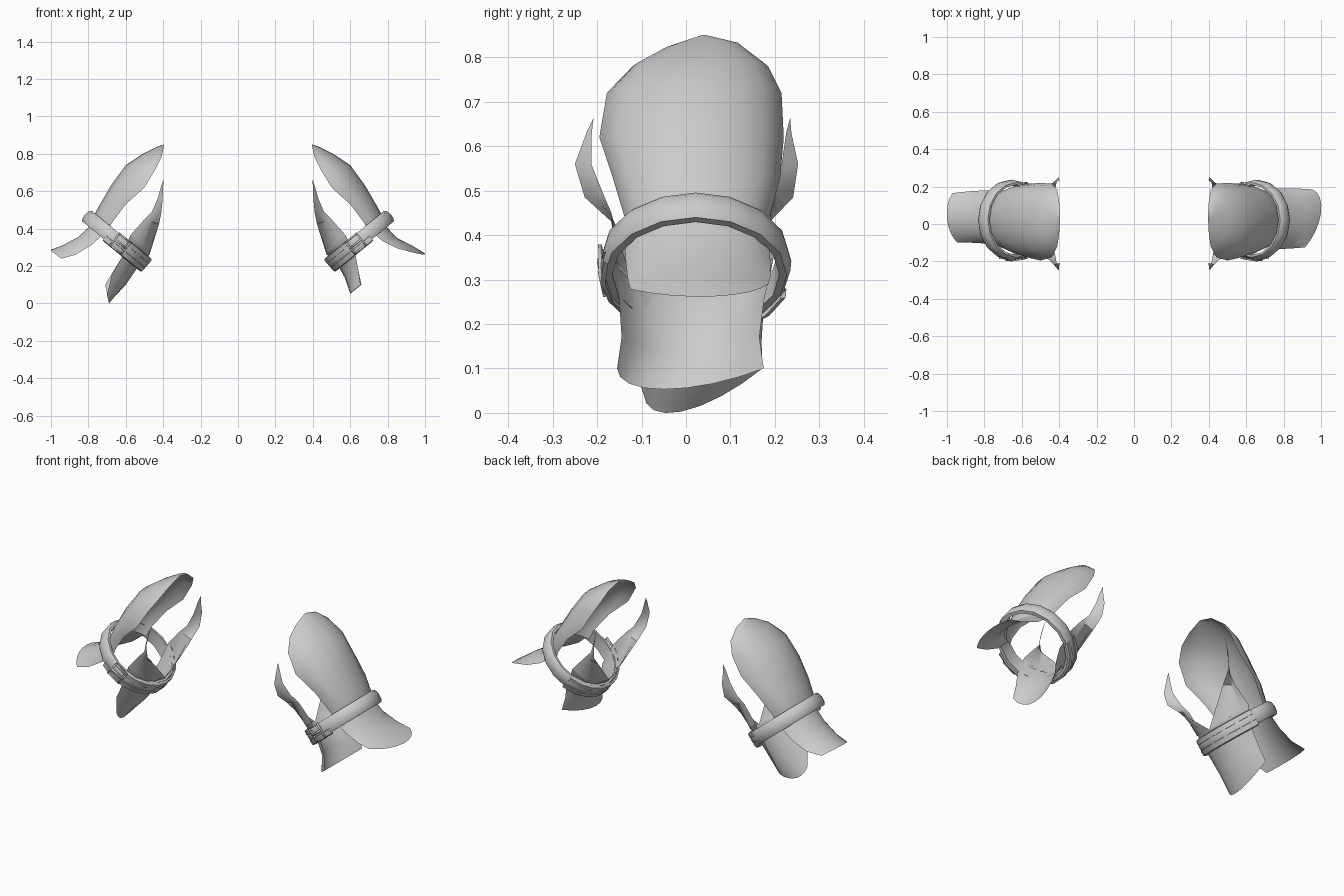
import bpy, bmesh, math
from mathutils import Vector

if "Cube" in bpy.data.objects:
    bpy.data.objects.remove(bpy.data.objects["Cube"])

grey = bpy.data.materials.new("plain_grey")
grey.diffuse_color = (0.6, 0.6, 0.6, 1)
grey.use_nodes = True
grey.node_tree.nodes["Principled BSDF"].inputs["Base Color"].default_value = grey.diffuse_color

# Local frame of a right-hand guard: U points outward, A runs up along the arm
C = Vector((0.655, 0.022, 0.335))
U = Vector((0.774, 0, 0.633))
A = Vector((-0.633, 0, 0.774))
Y = Vector((0, 1, 0))


def make(name, rows, side, close_rows=False, close_cols=False):
    """Skin a grid of points; side = -1 mirrors it to the other arm."""
    bm = bmesh.new()
    grid = [[bm.verts.new((p[0] * side, p[1], p[2])) for p in r] for r in rows]
    n, m = len(grid), len(grid[0])
    for i in range(n if close_rows else n - 1):
        for j in range(m if close_cols else m - 1):
            a, b = grid[i], grid[(i + 1) % n]
            k = (j + 1) % m
            bm.faces.new((a[j], a[k], b[k], b[j]))
    bmesh.ops.remove_doubles(bm, verts=bm.verts, dist=0.0005)
    bmesh.ops.recalc_face_normals(bm, faces=bm.faces)
    me = bpy.data.meshes.new(name)
    bm.to_mesh(me)
    bm.free()
    ob = bpy.data.objects.new(name, me)
    bpy.context.collection.objects.link(ob)
    me.materials.append(grey)
    bpy.ops.object.select_all(action='DESELECT')
    ob.select_set(True)
    bpy.context.view_layer.objects.active = ob
    bpy.ops.object.shade_smooth_by_angle(angle=math.radians(40))
    return ob


def arc(e0, m, e1, t0=-1, t1=1, n=10, bend=88):
    """Arc from front edge over the crown to the back edge; low bend is flatter."""
    e0, m, e1 = Vector(e0), Vector(m), Vector(e1)
    c, h = (e0 + e1) / 2, (e1 - e0) / 2
    b = math.radians(bend)
    out = []
    for i in range(n + 1):
        t = b * (t0 + (t1 - t0) * i / n)
        rise = (math.cos(t) - math.cos(b)) / (1 - math.cos(b))
        out.append(c + h * (math.sin(t) / math.sin(b)) + (m - c) * rise)
    return out


def flare(name, rows, side):
    """Plate that flattens toward its free end."""
    bends = (85, 75, 65, 55)
    make(name, [arc(*r, bend=b, n=8) for r, b in zip(rows, bends)], side)


def ring(u, y, a):
    return C + U * u + Y * y + A * a


def band(name, side, profile, t0, t1, n):
    """Sweep a closed (radius, height) profile around the arm."""
    full = t1 - t0 == 360
    rows = []
    for i in range(n if full else n + 1):
        t = math.radians(t0 + (t1 - t0) * i / n)
        rows.append([ring(r * math.cos(t), r * math.sin(t), a) for r, a in profile])
    make(name, rows, side, close_rows=full, close_cols=True)


def box(name, side, t, r, a, w, h, d):
    """Small block lying on the band at angle t."""
    t = math.radians(t)
    out = U * math.cos(t) + Y * math.sin(t)
    tan = Y * math.cos(t) - U * math.sin(t)
    mid = C + out * r + A * a
    rows = [[mid + tan * sx * w / 2 + A * sz * h / 2 + out * d * k
             for sx, sz in ((-1, -1), (1, -1), (1, 1), (-1, 1))] for k in (-.5, .5)]
    ob = make(name, rows, side, close_cols=True)
    bm = bmesh.new()
    bm.from_mesh(ob.data)
    bmesh.ops.holes_fill(bm, edges=bm.edges)
    bmesh.ops.recalc_face_normals(bm, faces=bm.faces)
    bm.to_mesh(ob.data)
    bm.free()


# Long outer plate: front edge, crown, back edge for each row
upper = [
    ((.70, -.125, .375), (.79, .025, .415), (.70, .17, .375)),
    ((.675, -.135, .43), (.78, .025, .455), (.675, .185, .43)),
    ((.60, -.165, .53), (.738, .02, .53), (.60, .212, .53)),
    ((.50, -.195, .62), (.68, .015, .63), (.50, .22, .62)),
    ((.44, -.178, .72), (.60, .02, .74), (.44, .215, .72)),
    ((.41, -.12, .78), (.51, .03, .80), (.41, .185, .78)),
    ((.40, -.05, .82), (.44, .04, .835), (.40, .12, .83)),
    ((.395, .035, .85), (.396, .04, .85), (.395, .045, .85)),
]
# Outer flare and inner flare differ a little between the two arms
outer_flare = {
    1: [((.70, -.14, .40), (.785, .02, .42), (.70, .185, .40)),
        ((.77, -.135, .335), (.85, .02, .35), (.78, .19, .34)),
        ((.85, -.13, .295), (.93, .03, .31), (.87, .19, .305)),
        ((.915, -.125, .278), (1.0, .06, .262), (.955, .185, .29))],
    -1: [((.70, -.11, .39), (.785, .025, .42), (.70, .18, .39)),
         ((.78, -.105, .315), (.855, .025, .355), (.79, .18, .32)),
         ((.87, -.10, .26), (.94, .03, .31), (.88, .175, .275)),
         ((.945, -.10, .24), (1.0, .03, .285), (.97, .165, .27))],
}
inner_top = ((.575, -.165, .365), (.473, .018, .262), (.575, .20, .365))
inner_flare = {
    1: [inner_top,
        ((.63, -.15, .25), (.53, .015, .212), (.63, .175, .25)),
        ((.645, -.145, .17), (.57, .01, .14), (.645, .165, .17)),
        ((.655, -.155, .10), (.60, -.05, .053), (.66, .175, .10))],
    -1: [inner_top,
         ((.625, -.15, .24), (.525, .015, .21), (.625, .175, .24)),
         ((.675, -.13, .15), (.60, .01, .10), (.675, .17, .16)),
         ((.70, -.095, .045), (.69, -.01, .003), (.71, .172, .10))],
}
# Horn rows: gap-side edge, notch-side edge; the notch side flares outward
horn = [
    ((.50, .168, .45), (.422, .162, .425)),
    ((.46, .185, .49), (.41, .228, .485)),
    ((.43, .213, .56), (.403, .25, .56)),
    ((.41, .212, .63), (.40, .224, .63)),
    ((.398, .208, .664), (.398, .208, .664)),
]
band_profile = [(.188, -.032), (.205, -.032), (.213, -.018), (.215, .008),
                (.210, .032), (.200, .044), (.188, .044)]
strap_profile = [(.204, -.043), (.215, -.038), (.217, -.012), (.204, -.008)]
strap_upper = [(.204, .018), (.216, .020), (.214, .044), (.202, .048)]

for s, tag in ((1, "right"), (-1, "left")):
    make(tag + "_upper_plate", [arc(*r) for r in upper], s)
    flare(tag + "_outer_flare", outer_flare[s], s)
    flare(tag + "_inner_flare", inner_flare[s], s)
    # Pair of horns rising from the inner plate
    for hs, htag in ((-1, "front"), (1, "back")):
        shift = .022 if hs > 0 else 0.0
        rows = [arc(*inner_top, hs, 0, n=5, bend=85)]
        for i, (g, k) in enumerate(horn):
            off = shift * (1, .6, .1, .6, 1.2)[i]
            g = Vector((g[0], hs * g[1] + off, g[2]))
            k = Vector((k[0], hs * k[1] + off, k[2]))
            rows.append([g.lerp(k, j / 5) for j in range(6)])
        make(f"{tag}_{htag}_horn", rows, s)
    # Main band and the two thin straps along the inner side
    band(tag + "_band", s, band_profile, 0, 360, 16)
    band(tag + "_lower_strap", s, strap_profile, 110, 285, 9)
    band(tag + "_upper_strap", s, strap_upper, 110, 255, 8)
    # Buckle frame and pin at the front
    for a in (-.034, .044):
        box(tag + "_buckle_rail", s, 262, .212, a, .08, .009, .008)
    for t in (252, 272):
        box(tag + "_buckle_post", s, t, .215, .005, .009, .085, .008)
    box(tag + "_buckle_pin", s, 262, .216, .005, .075, .010, .007)
